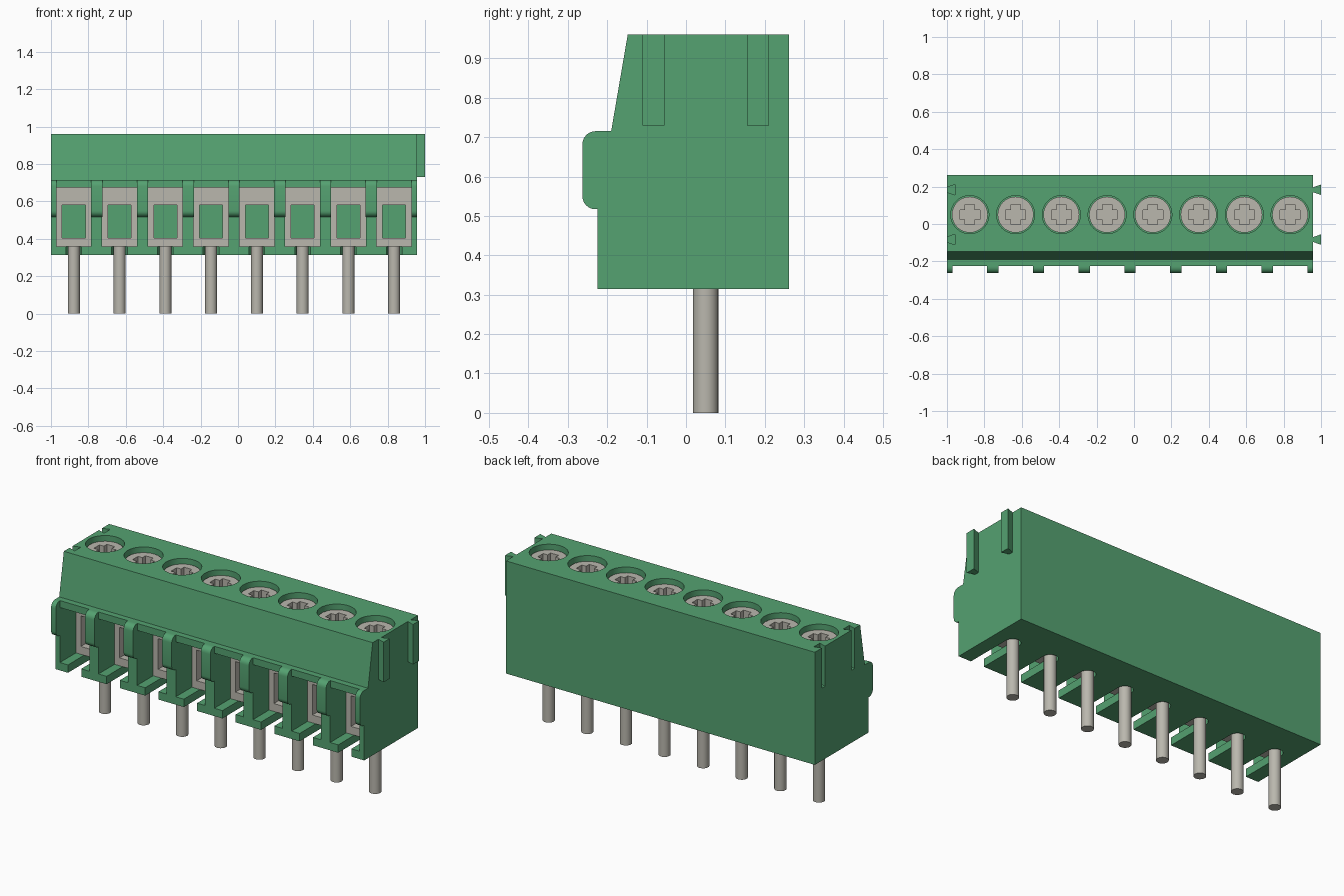
import bpy, bmesh, math

if "Cube" in bpy.data.objects:
    bpy.data.objects.remove(bpy.data.objects["Cube"], do_unlink=True)


def material(name, rgb):
    m = bpy.data.materials.new(name)
    m.use_nodes = True
    m.diffuse_color = (*rgb, 1)
    m.node_tree.nodes["Principled BSDF"].inputs["Base Color"].default_value = (*rgb, 1)
    return m


GREEN = material("green plastic", (0.09, 0.36, 0.165))
METAL = material("grey metal", (0.49, 0.475, 0.42))

COUNT, LEFT, RIGHT = 8, -1.0, 0.957
PITCH = (RIGHT - LEFT) / COUNT
CENTRES = [LEFT + PITCH * (i + 0.5) for i in range(COUNT)]
PIN_Y = 0.05


def prism(name, points, axis, start, end, mat):
    """Extrude a flat outline along one axis."""
    place = {"x": lambda u, v, t: (t, u, v),
             "y": lambda u, v, t: (u, t, v),
             "z": lambda u, v, t: (u, v, t)}[axis]
    bm = bmesh.new()
    rings = [[bm.verts.new(place(u, v, t)) for u, v in points] for t in (start, end)]
    n = len(points)
    for ring in rings:
        bm.faces.new(ring)
    for i in range(n):
        j = (i + 1) % n
        bm.faces.new((rings[0][i], rings[0][j], rings[1][j], rings[1][i]))
    bmesh.ops.recalc_face_normals(bm, faces=bm.faces)
    mesh = bpy.data.meshes.new(name)
    bm.to_mesh(mesh)
    bm.free()
    mesh.materials.append(mat)
    obj = bpy.data.objects.new(name, mesh)
    bpy.context.collection.objects.link(obj)
    return obj


def rect(u0, u1, v0, v1):
    return [(u0, v0), (u1, v0), (u1, v1), (u0, v1)]


def arc(cu, cv, r, a0, a1, steps):
    angles = [math.radians(a0 + (a1 - a0) * k / steps) for k in range(steps + 1)]
    return [(cu + r * math.cos(a), cv + r * math.sin(a)) for a in angles]


def circle(cu, cv, r, steps=32):
    return arc(cu, cv, r, 0, 360, steps)[:-1]


def cut(obj, cutters):
    """Subtract each cutter from obj and discard it."""
    for c in cutters:
        c.hide_render = True
        mod = obj.modifiers.new("cut", "BOOLEAN")
        mod.operation, mod.solver, mod.object = "DIFFERENCE", "EXACT", c
    bpy.context.view_layer.update()
    graph = bpy.context.evaluated_depsgraph_get()
    mesh = bpy.data.meshes.new_from_object(obj.evaluated_get(graph))
    obj.modifiers.clear()
    obj.data = mesh
    for c in cutters:
        bpy.data.objects.remove(c, do_unlink=True)


def smooth(obj):
    bpy.ops.object.select_all(action="DESELECT")
    obj.select_set(True)
    bpy.context.view_layer.objects.active = obj
    bpy.ops.object.shade_smooth_by_angle(angle=math.radians(35))


def repeat(obj):
    """Copy a part made at x = 0 to every cell."""
    for x in CENTRES[1:]:
        twin = obj.copy()
        twin.location.x = x
        bpy.context.collection.objects.link(twin)
    obj.location.x = CENTRES[0]


# Housing with a sloped upper front and a ledge below it
housing = prism("housing", [(0.262, 0.315), (0.262, 0.96), (-0.148, 0.96),
                            (-0.19, 0.715), (-0.225, 0.715), (-0.225, 0.315)],
                "x", LEFT, RIGHT, GREEN)

# Wire pockets, floor slots and screw wells
cutters = []
for x in CENTRES:
    cutters.append(prism("pocket", rect(x - 0.093, x + 0.093, 0.36, 0.675),
                         "y", -0.3, 0.18, GREEN))
    slot = [(x - 0.042, -0.3), (x + 0.042, -0.3)] + arc(x, PIN_Y, 0.042, 0, 180, 12)
    cutters.append(prism("slot", slot, "z", 0.25, 0.4, GREEN))
    cutters.append(prism("well", circle(x, PIN_Y, 0.102), "z", 0.85, 1.0, GREEN))


# Dovetails: grooves on the right end, matching tabs on the left end
def dovetail(x, y):
    return [(x, y - 0.013), (x + 0.043, y - 0.028), (x + 0.043, y + 0.028), (x, y + 0.013)]


for y in (-0.083, 0.183):
    groove = dovetail(LEFT, y)
    groove = [(LEFT - 0.01, y - 0.0095)] + groove[1:3] + [(LEFT - 0.01, y + 0.0095)]
    cutters.append(prism("groove", groove, "z", 0.73, 1.0, GREEN))
    prism("dovetail_tab", dovetail(RIGHT, y), "z", 0.73, 0.96, GREEN)
cut(housing, cutters)
smooth(housing)

# Rounded ribs in front of the partitions
rib_outline = ([(-0.225, 0.517)] + arc(-0.23, 0.55, 0.033, 270, 180, 6)
               + arc(-0.23, 0.682, 0.033, 180, 90, 6) + [(-0.225, 0.715)])
for i in range(COUNT + 1):
    edge = LEFT + PITCH * i
    smooth(prism("front_rib", rib_outline, "x", max(LEFT, edge - 0.03),
                 min(RIGHT, edge + 0.03), GREEN))

# Metal wire clamp with a square opening
clamp = prism("wire_clamp", rect(-0.093, 0.093, 0.36, 0.675), "y", -0.08, 0.18, METAL)
cut(clamp, [prism("opening", rect(-0.062, 0.062, 0.405, 0.58), "y", -0.2, 0.3, METAL)])
repeat(clamp)

# Screw with a cross recess
screw = prism("screw", circle(0, PIN_Y, 0.096), "z", 0.85, 0.93, METAL)
A, B = 0.025, 0.053
quarter = [(B, -A), (B, A), (A, A)]
cross = []
for k in range(4):
    c, s = round(math.cos(k * math.pi / 2)), round(math.sin(k * math.pi / 2))
    cross += [(u * c - v * s, PIN_Y + u * s + v * c) for u, v in quarter]
cut(screw, [prism("cross", cross, "z", 0.885, 1.0, METAL)])
smooth(screw)
repeat(screw)

# Solder pins
pin = prism("solder_pin", circle(0, PIN_Y, 0.032, 24), "z", 0, 0.37, METAL)
smooth(pin)
repeat(pin)
